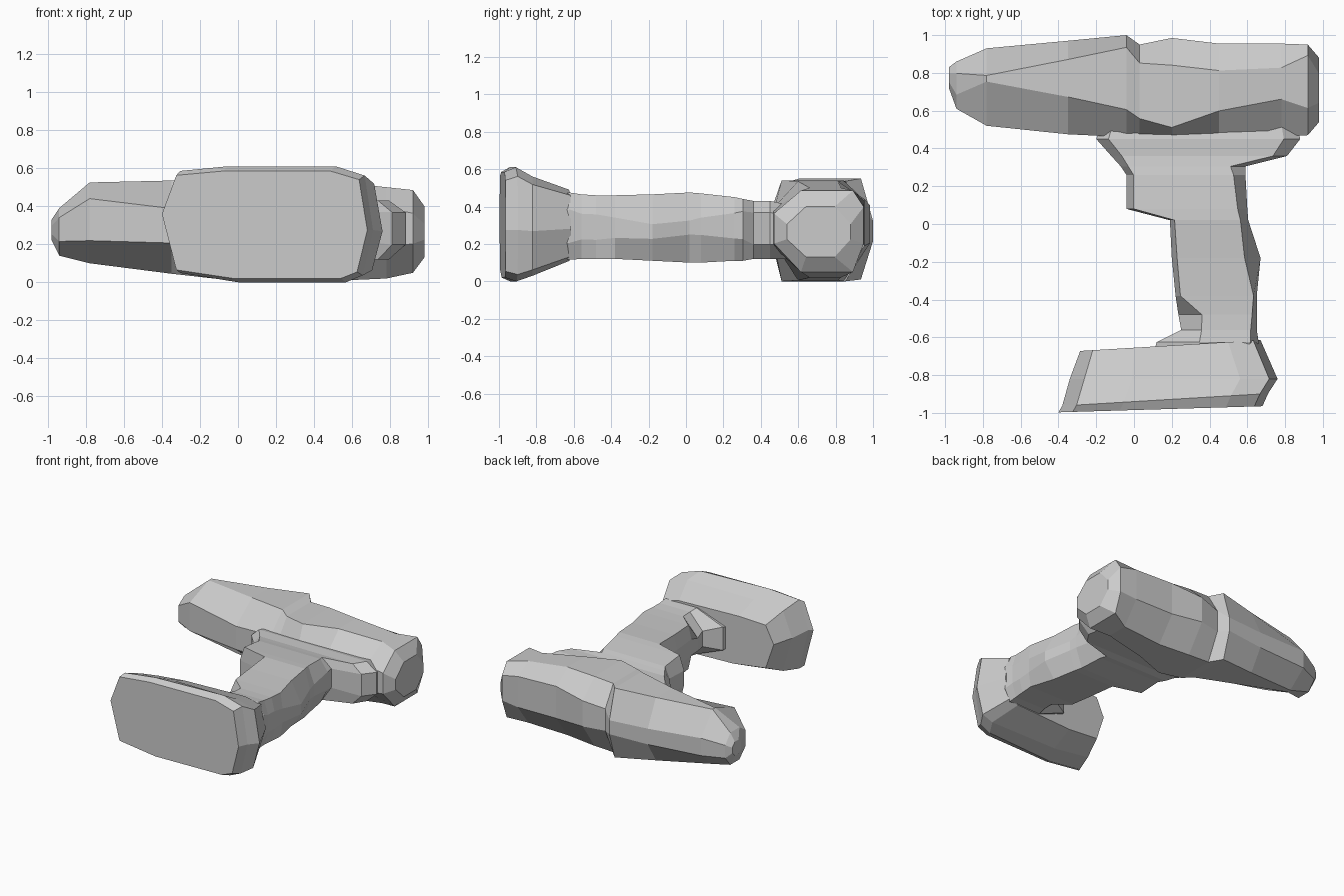
import bpy
import bmesh
from mathutils import Vector

default_cube = bpy.data.objects.get("Cube")
if default_cube:
    bpy.data.objects.remove(default_cube, do_unlink=True)


def make_material(name, color):
    material = bpy.data.materials.new(name)
    material.use_nodes = True
    material.diffuse_color = color
    for node in material.node_tree.nodes:
        if node.type == "BSDF_PRINCIPLED":
            node.inputs["Base Color"].default_value = color
            node.inputs["Roughness"].default_value = 0.8
    return material


grey = make_material("plain grey", (0.6, 0.6, 0.6, 1))


def octagon(low, high, bottom, top, cut_low, cut_high, cut_bottom, drop_low, drop_high):
    """Chamfered box section; cuts and drops are fractions of its width and height."""
    width, height = high - low, top - bottom
    a, b = low + cut_low * width, high - cut_high * width
    c = bottom + cut_bottom * height
    return [(low, c), (a, bottom), (b, bottom), (high, c),
            (high, top - drop_high * height), (b, top),
            (a, top), (low, top - drop_low * height)]


def loft(name, rings):
    """Skin a list of equal-sized point rings and cap both ends."""
    mesh = bmesh.new()
    loops = [[mesh.verts.new(point) for point in ring] for ring in rings]
    for first, second in zip(loops, loops[1:]):
        for i in range(len(first)):
            j = (i + 1) % len(first)
            mesh.faces.new((first[i], first[j], second[j], second[i]))
    mesh.faces.new(loops[0])
    mesh.faces.new(loops[-1])
    bmesh.ops.recalc_face_normals(mesh, faces=mesh.faces)
    data = bpy.data.meshes.new(name)
    mesh.to_mesh(data)
    mesh.free()
    data.materials.append(grey)
    part = bpy.data.objects.new(name, data)
    bpy.context.collection.objects.link(part)
    return part


# Motor housing and chuck
# x, front, back, bottom, top, then cuts: front, back, bottom, top front, top back
housing_sections = [
    (-.98, .72, .83, .22, .33, .3, .3, .3, .3, .3),
    (-.94, .61, .86, .14, .39, .3, .25, .3, .2, .3),
    (-.78, .52, .93, .1, .525, .57, .35, .28, .2, .4),
    (-.35, .475, .97, .045, .535, .4, .2, .33, .3, .42),
    (-.04, .46, 1, .01, .55, .27, .12, .38, .27, .42),
    (.03, .46, .95, 0, .535, .2, .2, .38, .25, .3),
    (.2, .47, .985, 0, .54, .08, .28, .38, .22, .25),
    (.45, .48, .955, .005, .535, .25, .3, .35, .22, .18),
    (.78, .465, .955, .02, .5, .4, .26, .35, .23, .15),
    (.92, .47, .95, .05, .485, .3, .12, .35, .28, .2),
    (.98, .54, .88, .13, .4, .3, .25, .35, .35, .35),
]
loft("motor_housing", [[Vector((x, y, z)) for y, z in octagon(*section)]
                       for x, *section in housing_sections])

# Grip with the trigger step
# y, left, right, bottom, top, then cuts: left, right, bottom, top left, top right
grip_sections = [
    (.54, -.17, .86, .12, .41, .06, .08, .25, .2, .2),
    (.45, -.2, .88, .12, .43, .06, .08, .25, .2, .2),
    (.36, -.12, .81, .12, .43, .06, .08, .25, .2, .2),
    (.305, -.07, .59, .11, .44, .06, .12, .35, .2, .2),
    (.26, -.04, .59, .11, .45, .06, .1, .35, .25, .25),
    (.08, -.04, .6, .1, .47, .06, .08, .4, .3, .35),
    (.02, .19, .605, .1, .475, .06, .1, .4, .3, .4),
    (-.18, .2, .67, .11, .465, .06, .18, .33, .3, .45),
    (-.38, .22, .65, .12, .46, .06, .04, .33, .3, .35),
    (-.48, .235, .65, .12, .46, .3, .06, .3, .4, .3),
    (-.56, .25, .65, .12, .465, .27, .08, .3, .35, .3),
    (-.625, .12, .66, .115, .475, .42, .08, .25, .25, .25),
    (-.7, .1, .64, .14, .45, .4, .1, .25, .25, .25),
]
loft("grip", [[Vector((x, y, z)) for x, z in octagon(*section)]
              for y, *section in grip_sections])

# Battery: one many-sided outline, fitted to each section and slightly skewed
outline = [(0, .6), (.07, .08), (.35, 0), (.87, 0), (.95, .06),
           (1, .45), (.96, .92), (.82, 1), (.3, 1), (.07, .96)]
# y, left, right, bottom, top, skew
battery_sections = [
    (-.985, -.4, .68, .02, .585, .03),
    (-.94, -.38, .71, 0, .61, .06),
    (-.82, -.34, .76, .03, .56, 0),
    (-.655, -.285, .67, .11, .49, .06),
]
battery_rings = []
for y, left, right, bottom, top, skew in battery_sections:
    ring = []
    for u, v in outline:
        x = left + u * (right - left)
        ring.append(Vector((x, y + skew * x, bottom + v * (top - bottom))))
    battery_rings.append(ring)
loft("battery", battery_rings)
